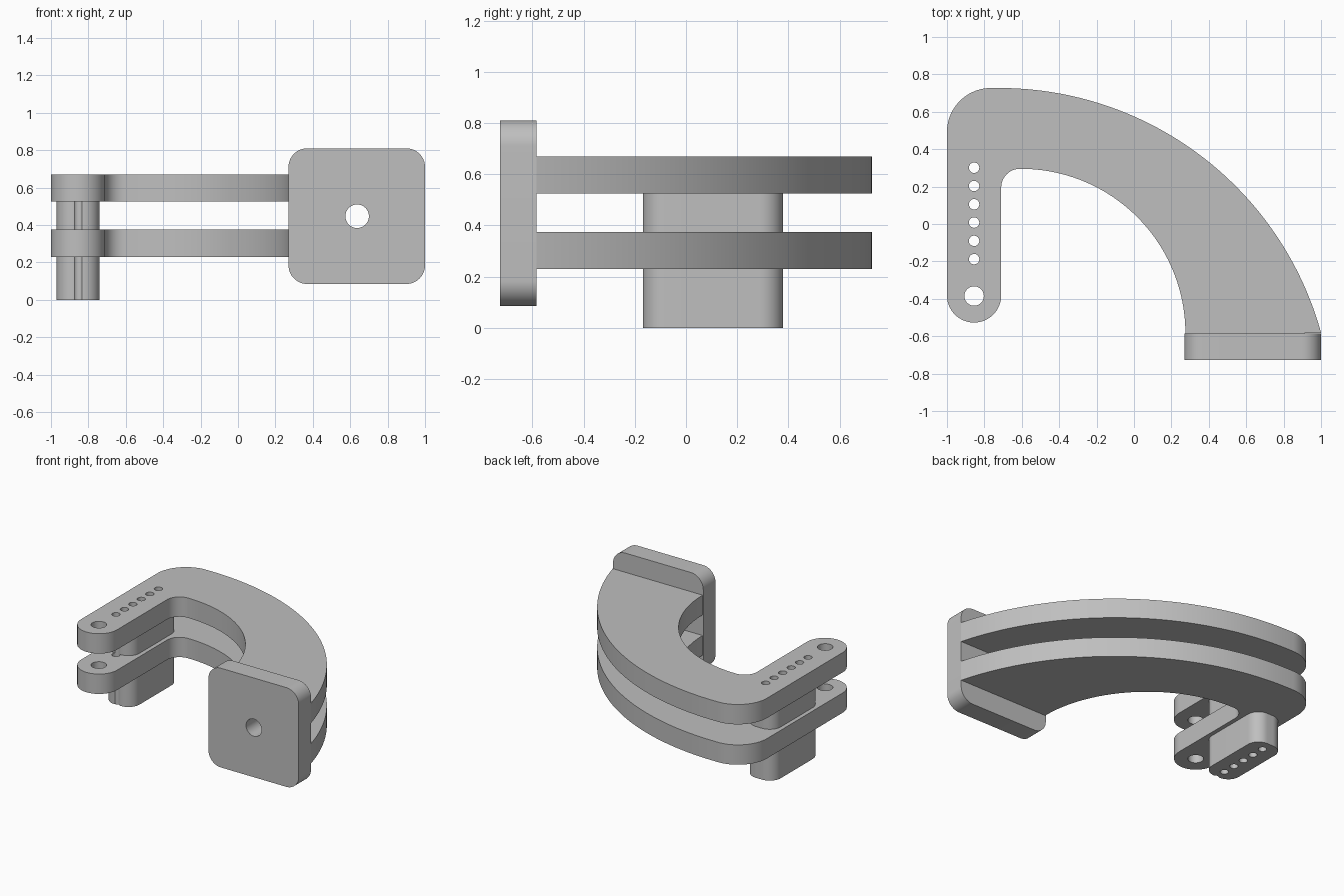
import bpy
import bmesh
from math import radians, cos, sin
from mathutils import Matrix

cube = bpy.data.objects.get("Cube")
if cube:
    bpy.data.objects.remove(cube, do_unlink=True)

# Single plain grey
GREY = (0.52, 0.52, 0.52, 1.0)
grey = bpy.data.materials.new("plain grey")
grey.use_nodes = True
grey.diffuse_color = GREY
grey.node_tree.nodes["Principled BSDF"].inputs["Base Color"].default_value = GREY


def arc(cx, cy, r, start, end, steps=16):
    """Points along a circular arc, angles in degrees."""
    angles = [radians(start + (end - start) * i / steps) for i in range(steps + 1)]
    return [(cx + r * cos(a), cy + r * sin(a)) for a in angles]


def circle(cx, cy, r, steps=32):
    return arc(cx, cy, r, 0, 360, steps)[:-1]


def rounded_rect(x0, x1, y0, y1, r, notch=()):
    """Rounded rectangle; notch points are inserted along the lower edge."""
    return (arc(x0 + r, y0 + r, r, 180, 270) + list(notch)
            + arc(x1 - r, y0 + r, r, 270, 360)
            + arc(x1 - r, y1 - r, r, 0, 90)
            + arc(x0 + r, y1 - r, r, 90, 180))


def slab(name, outlines, low, high, upright=False):
    """Extrude filled outlines (first is the rim, the rest are holes)."""
    curve = bpy.data.curves.new(name, 'CURVE')
    curve.dimensions = '2D'
    curve.fill_mode = 'BOTH'
    curve.extrude = (high - low) / 2
    for points in outlines:
        spline = curve.splines.new('POLY')
        spline.points.add(len(points) - 1)
        for point, (x, y) in zip(spline.points, points):
            point.co = (x, y, 0, 1)
        spline.use_cyclic_u = True
    obj = bpy.data.objects.new(name, curve)
    bpy.context.collection.objects.link(obj)
    bpy.ops.object.select_all(action='DESELECT')
    obj.select_set(True)
    bpy.context.view_layer.objects.active = obj
    bpy.ops.object.convert(target='MESH')
    obj = bpy.context.view_layer.objects.active

    # Weld caps to walls and move the slab into place
    middle = (low + high) / 2
    if upright:
        place = Matrix.Translation((0, middle, 0)) @ Matrix.Rotation(radians(90), 4, 'X')
    else:
        place = Matrix.Translation((0, 0, middle))
    bm = bmesh.new()
    bm.from_mesh(obj.data)
    bmesh.ops.remove_doubles(bm, verts=bm.verts, dist=0.0002)
    bmesh.ops.transform(bm, matrix=place, verts=bm.verts)
    bmesh.ops.recalc_face_normals(bm, faces=bm.faces)
    bm.to_mesh(obj.data)
    bm.free()
    obj.data.materials.clear()
    obj.data.materials.append(grey)
    bpy.ops.object.shade_smooth_by_angle(angle=radians(30))
    return obj


# Shared hole layout
ARM_X = -0.855
PIN_R = 0.028
pin_ys = [0.301 - 0.0978 * i for i in range(6)]
pins = [circle(ARM_X, y, PIN_R, 24) for y in pin_ys]

# Two identical curved arms
arm_rim = (arc(ARM_X, -0.382, 0.145, 180, 360, 32)            # rounded tip
           + arc(-0.61, 0.195, 0.1, 180, 90)                  # inner fillet
           + arc(-0.605, -0.585, 0.88, 90, 0, 48)[1:]         # inner sweep
           + arc(-0.72, -1.058, 1.785, 15.4, 90, 64)          # outer sweep
           + arc(-0.765, 0.492, 0.235, 90, 180, 24))          # back corner
arm_outlines = [arm_rim, circle(ARM_X, -0.385, 0.052)] + pins
slab("lower_arm", arm_outlines, 0.23, 0.375)
slab("upper_arm", arm_outlines, 0.525, 0.67)

# Drilled spacer blocks, the last pin hole notching their front face
notch = arc(ARM_X, pin_ys[-1], PIN_R, 137, 43, 10)
block_outlines = [rounded_rect(-0.97, -0.74, -0.169, 0.38, 0.09, notch)] + pins[:5]
slab("lower_spacer_block", block_outlines, 0.0, 0.23)
slab("upper_spacer_block", block_outlines, 0.375, 0.525)

# Upright mounting plate with a central hole
plate_outlines = [rounded_rect(0.27, 1.0, 0.085, 0.81, 0.1), circle(0.637, 0.447, 0.063)]
slab("mounting_plate", plate_outlines, -0.727, -0.585, upright=True)
